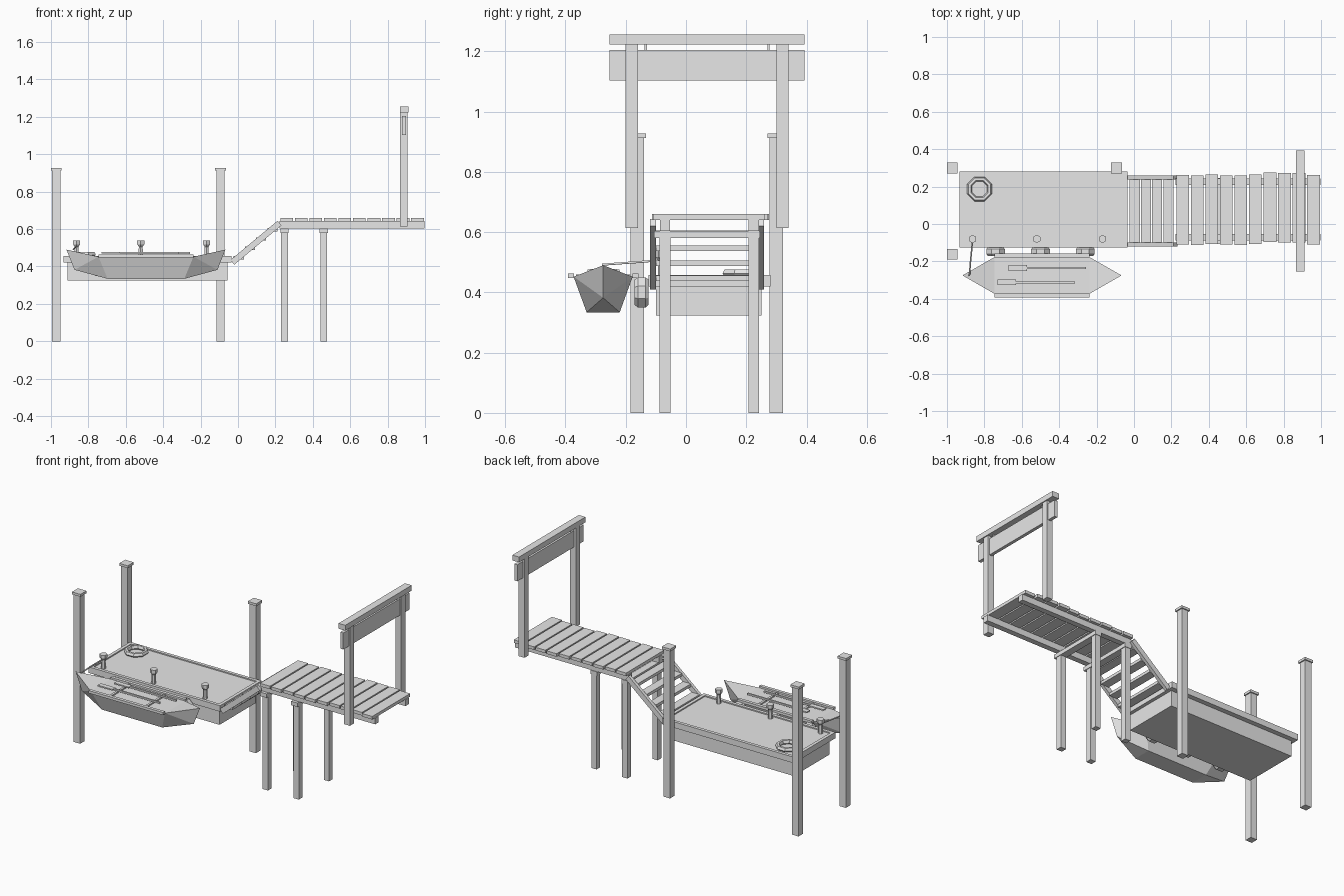
import bpy, bmesh, math, random
from mathutils import Vector, Matrix

random.seed(4)
cube = bpy.data.objects.get("Cube")
if cube:
    bpy.data.objects.remove(cube, do_unlink=True)

grey = bpy.data.materials.new("weathered_grey")
grey.use_nodes = True
grey.diffuse_color = (0.8, 0.8, 0.8, 1)
grey.node_tree.nodes["Principled BSDF"].inputs["Base Color"].default_value = (0.8, 0.8, 0.8, 1)


def finish(name, bm):
    bmesh.ops.recalc_face_normals(bm, faces=bm.faces)
    mesh = bpy.data.meshes.new(name)
    bm.to_mesh(mesh)
    bm.free()
    mesh.materials.append(grey)
    obj = bpy.data.objects.new(name, mesh)
    bpy.context.scene.collection.objects.link(obj)
    return obj


def box(name, x, y, z):
    """Box from (min, max) pairs."""
    bm = bmesh.new()
    bmesh.ops.create_cube(bm, size=1)
    for v in bm.verts:
        v.co = [(a + b) / 2 + c * (b - a) for (a, b), c in zip((x, y, z), v.co)]
    return finish(name, bm)


def around(c, half):
    return (c - half, c + half)


def lathe(name, profile, sides, centre, closed=False, axis_y=False):
    """Turn (radius, height) points around an upright or front-to-back axis."""
    bm = bmesh.new()
    rings = []
    for r, h in profile:
        angles = [math.tau * (i + 0.5) / sides for i in range(sides)]
        rings.append([bm.verts.new((r * math.cos(a), r * math.sin(a), h)) for a in angles])
    pairs = list(zip(rings, rings[1:]))
    if closed:
        pairs.append((rings[-1], rings[0]))
    else:
        bm.faces.new(rings[0])
        bm.faces.new(rings[-1])
    for a, b in pairs:
        for i in range(sides):
            j = (i + 1) % sides
            bm.faces.new((a[i], a[j], b[j], b[i]))
    if axis_y:
        bm.transform(Matrix.Rotation(math.pi / 2, 4, "X"))
    bm.transform(Matrix.Translation(centre))
    return finish(name, bm)


# Mooring posts with square caps
for x, y in ((-0.972, -0.162), (-0.972, 0.3), (-0.094, 0.3)):
    box("mooring_post", around(x, 0.022), around(y, 0.022), (0, 0.912))
    box("mooring_cap", around(x, 0.029), around(y, 0.029), (0.912, 0.927))

# Floating pontoon with a rim round its deck
box("pontoon_float", (-0.912, -0.056), (-0.1, 0.25), (0.324, 0.425))
box("pontoon_deck", (-0.93, -0.038), (-0.12, 0.277), (0.42, 0.45))
for y in (-0.115, 0.27):
    box("deck_rim_side", (-0.933, -0.035), around(y, 0.01), (0.42, 0.457))
for x in (-0.923, -0.045):
    box("deck_rim_end", around(x, 0.01), (-0.105, 0.26), (0.42, 0.457))

# Bollards along the mooring edge
for x in (-0.863, -0.52, -0.168):
    lathe("bollard", [(0.014, 0), (0.012, 0.055), (0.022, 0.068), (0.022, 0.088)],
          6, (x, -0.08, 0.45))

# Life ring lying on the deck
lathe("life_ring", [(0.044, 0.008), (0.05, 0), (0.062, 0), (0.071, 0.01),
                    (0.064, 0.024), (0.05, 0.024)], 8, (-0.826, 0.187, 0.452), closed=True)

# Tyre fenders
for x in (-0.74, -0.5, -0.26):
    lathe("fender_tyre", [(0.026, 0), (0.045, 0), (0.054, 0.01), (0.054, 0.036),
                          (0.045, 0.047), (0.026, 0.047)], 8,
          (x, -0.124, 0.4), closed=True, axis_y=True)

# Double-ended rowing boat
BX, BY = -0.492, -0.275
bm = bmesh.new()


def pt(x, y, z):
    return bm.verts.new((BX + x, BY + y, z))


ends = (-1, 1)
tip = {s: pt(s * 0.425, 0, 0.49) for s in ends}
stem = {s: pt(s * 0.382, 0, 0.382) for s in ends}
gun = {(s, t): pt(s * 0.254, t * 0.098, 0.452) for s in ends for t in ends}
keel = {(s, t): pt(s * 0.205, t * 0.055, 0.334) for s in ends for t in ends}
for s in ends:
    bm.faces.new((tip[s], gun[s, -1], gun[s, 1]))
    bm.faces.new((stem[s], keel[s, -1], keel[s, 1]))
    for t in ends:
        bm.faces.new((tip[s], stem[s], gun[s, t]))
        bm.faces.new((stem[s], keel[s, t], gun[s, t]))
for t in ends:
    bm.faces.new((gun[-1, t], gun[1, t], keel[1, t], keel[-1, t]))
for level in (gun, keel):
    bm.faces.new((level[-1, -1], level[1, -1], level[1, 1], level[-1, 1]))
finish("boat_hull", bm)
for t in ends:
    box("boat_rail", around(BX, 0.254), around(BY + t * 0.107, 0.01), (0.447, 0.463))
for s in ends:
    box("boat_thwart", around(BX + s * 0.121, 0.007), around(BY, 0.09), (0.45, 0.46))

# Oars resting across the boat
for x, y, turn in ((-0.672, -0.235, 0.0), (-0.73, -0.312, 0.01)):
    box("oar_blade", (x, x + 0.1), around(y, 0.015), (0.468, 0.476))
    shaft = box("oar_shaft", (x + 0.1, x + 0.415), around(y, 0.005), (0.467, 0.477))


# Mooring rope from bollard to bow
def rope(name, points, radius):
    curve = bpy.data.curves.new(name, "CURVE")
    curve.dimensions = "3D"
    curve.bevel_depth = radius
    curve.bevel_resolution = 1
    line = curve.splines.new("POLY")
    line.points.add(len(points) - 1)
    for p, co in zip(line.points, points):
        p.co = (*co, 1)
    curve.materials.append(grey)
    obj = bpy.data.objects.new(name, curve)
    bpy.context.scene.collection.objects.link(obj)


rope("mooring_rope", [(-0.863, -0.08, 0.508), (-0.868, -0.14, 0.502),
                      (-0.875, -0.21, 0.497), (-0.88, -0.278, 0.492)], 0.004)

# Stairs: two sloping stringers and level treads
low, high = Vector((-0.03, 0, 0.422)), Vector((0.222, 0, 0.632))
slope = high - low
for y in (-0.11, 0.249):
    stringer = box("stair_stringer", around(0, slope.length / 2), around(0, 0.01), around(0, 0.016))
    stringer.rotation_euler.y = -math.atan2(slope.z, slope.x)
    stringer.location = (low + high) / 2 + Vector((0, y, 0))
for i in range(4):
    box("stair_tread", around(0.004 + i * 0.06, 0.027), (-0.1, 0.239),
        around(0.447 + i * 0.05, 0.009))

# Raised walkway: beams, uneven planks, piles and crossheads
for y in (-0.07, 0.225):
    box("walkway_beam", (0.222, 0.998), around(y, 0.017), (0.604, 0.642))
    for x in (0.248, 0.459):
        box("pile", around(x, 0.018), around(y, 0.018), (0, 0.582))
for x in (0.248, 0.459):
    box("crosshead", around(x, 0.022), (-0.106, 0.246), (0.58, 0.604))
pitch = 0.0776
for i in range(10):
    x = 0.226 + i * pitch
    shift = random.uniform(-0.01, 0.01)
    box("plank", (x, min(x + 0.069, 1)), (-0.104 + shift, 0.267 + shift), (0.641, 0.66))

# Entrance gate with a hanging board
for y in (-0.18, 0.32):
    box("gate_post", around(0.885, 0.02), around(y, 0.02), (0.613, 1.223))
box("gate_lintel", around(0.888, 0.023), (-0.254, 0.394), (1.223, 1.256))
box("hanging_board", around(0.887, 0.01), (-0.254, 0.394), (1.103, 1.205))
for y in (-0.134, 0.274):
    box("board_hanger", around(0.887, 0.004), around(y, 0.004), (1.2, 1.225))
